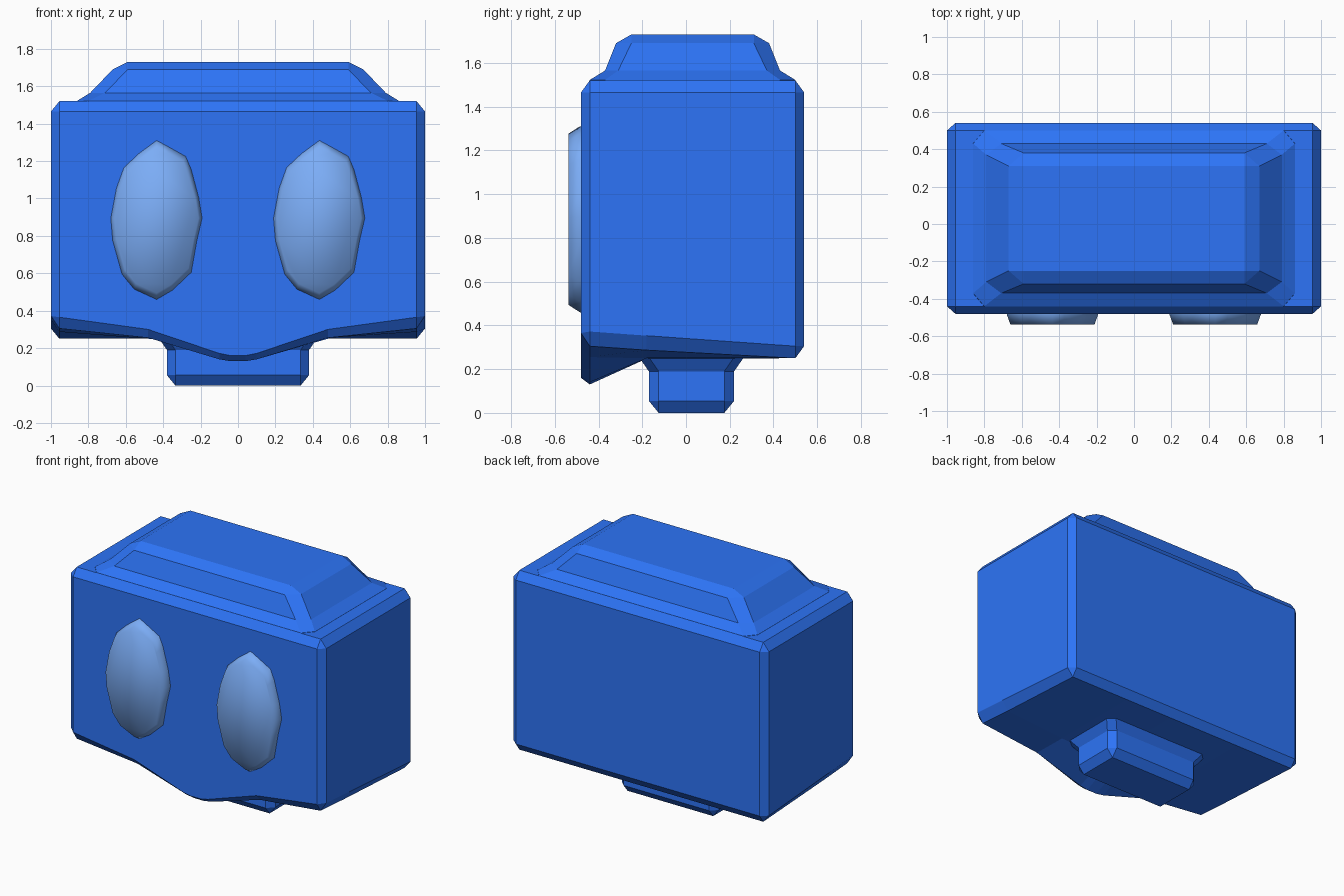
import bpy, bmesh

if "Cube" in bpy.data.objects:
    bpy.data.objects.remove(bpy.data.objects["Cube"])


def material(name, color):
    m = bpy.data.materials.new(name)
    m.diffuse_color = color
    m.use_nodes = True
    m.node_tree.nodes["Principled BSDF"].inputs["Base Color"].default_value = m.diffuse_color
    return m


BLUE = material("blue", (0.026, 0.175, 0.93, 1))
LIGHT = material("light_blue", (0.2, 0.42, 0.93, 1))


def loft(name, rings, mat, smooth=False):
    """Bridge equal-length closed rings of points and cap both ends."""
    bm = bmesh.new()
    loops = [[bm.verts.new(p) for p in r] for r in rings]
    n = len(loops[0])
    for a, b in zip(loops, loops[1:]):
        for i in range(n):
            j = (i + 1) % n
            bm.faces.new((a[i], a[j], b[j], b[i]))
    bm.faces.new(loops[0][::-1])
    bm.faces.new(loops[-1])
    bmesh.ops.remove_doubles(bm, verts=bm.verts, dist=0.0005)
    bmesh.ops.recalc_face_normals(bm, faces=bm.faces)
    for f in bm.faces:
        f.smooth = smooth
    me = bpy.data.meshes.new(name)
    bm.to_mesh(me)
    bm.free()
    me.materials.append(mat)
    ob = bpy.data.objects.new(name, me)
    bpy.context.collection.objects.link(ob)
    return ob


def octagon(z, hx, hy, cx, cy, y0):
    """Rectangle ring with its corners cut by cx, cy."""
    pts = [(hx, hy - cy), (hx - cx, hy), (cx - hx, hy), (-hx, hy - cy),
           (-hx, cy - hy), (cx - hx, -hy), (hx - cx, -hy), (hx, cy - hy)]
    return [(x, y + y0, z) for x, y in pts]


# Body: chamfered block, lofted along x, with the front lower edge dipping at the middle
def section(x, front, lip, mid):
    prof = [(-0.48, front), (-0.44, lip), (-0.18, mid), (0.5, 0.25), (0.54, 0.305),
            (0.54, 1.465), (0.5, 1.52), (-0.44, 1.52), (-0.48, 1.465)]
    return [(x, y, z) for y, z in prof]


def end_section(x):
    prof = [(-0.44, 0.372), (-0.44, 0.372), (-0.18, 0.353), (0.5, 0.305), (0.5, 0.305),
            (0.5, 1.465), (0.5, 1.465), (-0.44, 1.465), (-0.44, 1.465)]
    return [(x, y, z) for y, z in prof]


half = [(0.955, 0.365, 0.305, 0.287), (0.48, 0.3, 0.255, 0.25),
        (0.1, 0.172, 0.14, 0.248), (0.04, 0.16, 0.13, 0.248)]
cols = [section(-x, *r) for x, *r in half] + [section(x, *r) for x, *r in half[::-1]]
loft("body", [end_section(-1)] + cols + [end_section(1)], BLUE)

# Raised top with sloping sides
loft("top_cap", [octagon(1.50, 0.87, 0.475, 0.065, 0.07, 0.03),
                 octagon(1.522, 0.86, 0.47, 0.06, 0.07, 0.03),
                 octagon(1.565, 0.79, 0.40, 0.08, 0.06, 0.03),
                 octagon(1.69, 0.67, 0.35, 0.08, 0.07, 0.03),
                 octagon(1.73, 0.59, 0.28, 0, 0, 0.03)], BLUE)

# Neck peg under the body
loft("neck", [octagon(0, 0.335, 0.15, 0, 0, 0.025),
              octagon(0.055, 0.38, 0.195, 0.045, 0.045, 0.025),
              octagon(0.19, 0.38, 0.195, 0.045, 0.045, 0.025),
              octagon(0.255, 0.425, 0.24, 0.045, 0.045, 0.025)], BLUE)

# Oval eyes, both with the same slightly uneven outline
outline = [(0, 0.425), (0.065, 0.39), (0.155, 0.34), (0.185, 0.27), (0.225, 0.12),
           (0.243, 0.01), (0.215, -0.11), (0.185, -0.28), (0.085, -0.375), (0, -0.425),
           (-0.12, -0.37), (-0.185, -0.29), (-0.235, -0.11), (-0.245, 0.01),
           (-0.215, 0.17), (-0.175, 0.28), (-0.095, 0.355)]
for side, cx in (("left", -0.435), ("right", 0.435)):
    rings = [[(cx + x * s, y, 0.885 + z * s) for x, z in outline]
             for y, s in ((-0.46, 1), (-0.485, 1), (-0.538, 0.92))]
    loft(side + "_eye", rings, LIGHT, smooth=True)
